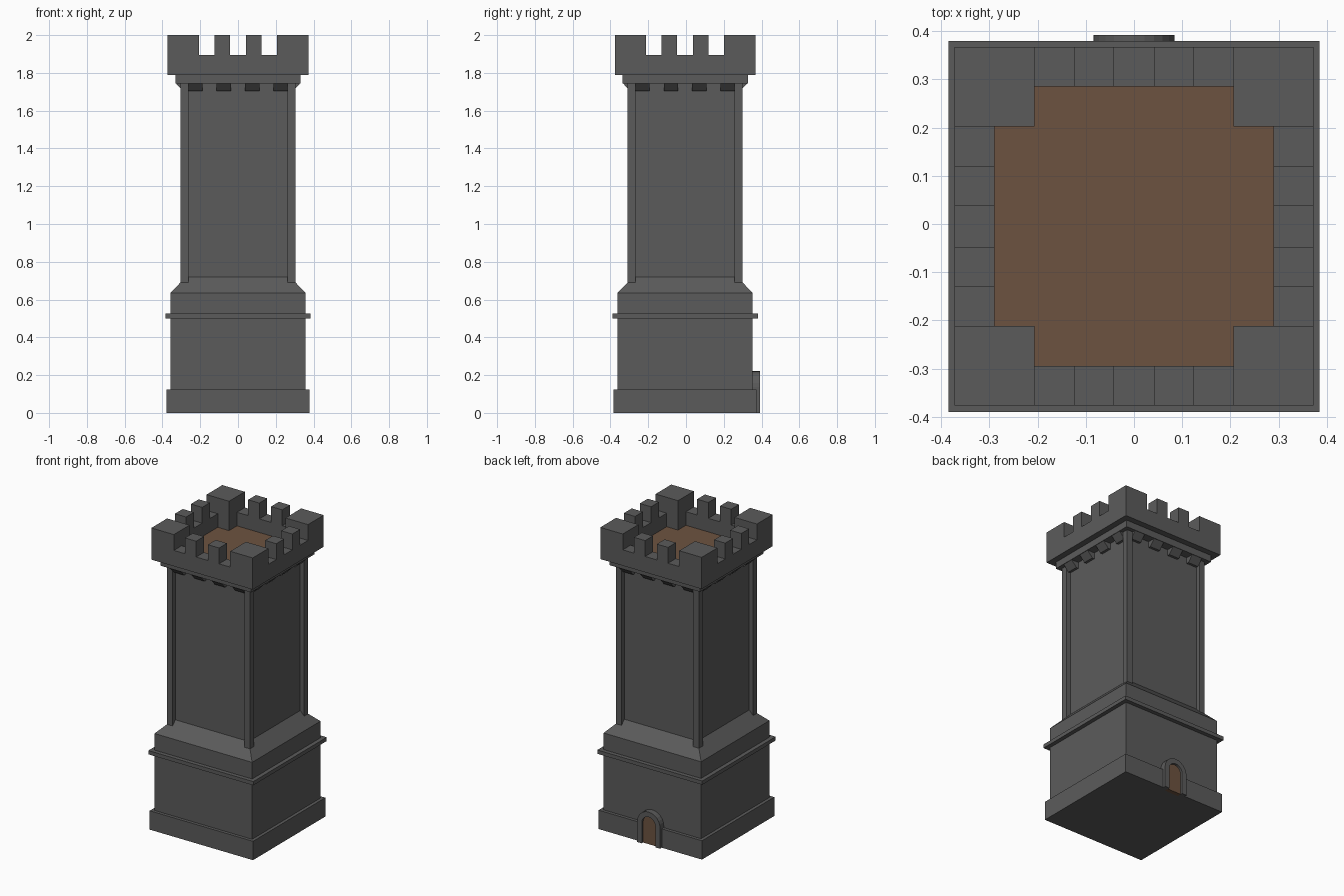
import bpy, bmesh, math
from mathutils import Matrix, Vector

if "Cube" in bpy.data.objects:
    bpy.data.objects.remove(bpy.data.objects["Cube"])

CY = -0.005  # the tower body sits slightly forward because the door sticks out


def material(name, rgb):
    m = bpy.data.materials.new(name)
    m.diffuse_color = (*rgb, 1)
    m.use_nodes = True
    m.node_tree.nodes["Principled BSDF"].inputs["Base Color"].default_value = m.diffuse_color
    return m


stone = material("dark grey stone", (0.105, 0.105, 0.105))
wood = material("brown wood", (0.152, 0.086, 0.051))


def finish(name, bm, mat, offset=CY):
    bmesh.ops.recalc_face_normals(bm, faces=bm.faces)
    me = bpy.data.meshes.new(name)
    bm.to_mesh(me)
    bm.free()
    me.materials.append(mat)
    ob = bpy.data.objects.new(name, me)
    ob.location.y = offset
    bpy.context.collection.objects.link(ob)
    return ob


def add_box(bm, x0, x1, y0, y1, z0, z1):
    m = Matrix.Translation(((x0 + x1) / 2, (y0 + y1) / 2, (z0 + z1) / 2))
    m = m @ Matrix.Diagonal((x1 - x0, y1 - y0, z1 - z0, 1))
    bmesh.ops.create_cube(bm, size=1, matrix=m)


def square_stack(name, rings):
    """Square tower section from (half width, height) pairs."""
    bm = bmesh.new()
    loops = [[bm.verts.new((sx * h, sy * h, z)) for sx, sy in
              ((-1, -1), (1, -1), (1, 1), (-1, 1))] for h, z in rings]
    for a, b in zip(loops, loops[1:]):
        for i in range(4):
            j = (i + 1) % 4
            bm.faces.new((a[i], a[j], b[j], b[i]))
    bm.faces.new(loops[0])
    bm.faces.new(loops[-1])
    return finish(name, bm, stone)


def prism(bm, section, direction):
    """Extrude a flat outline along a direction."""
    face = bm.faces.new([bm.verts.new(p) for p in section])
    new = bmesh.ops.extrude_face_region(bm, geom=[face], use_keep_orig=True)["geom"]
    bmesh.ops.translate(bm, vec=Vector(direction),
                        verts=[v for v in new if isinstance(v, bmesh.types.BMVert)])


def four_sides(name, build, mat=stone):
    """Build on the -y side and repeat on all four sides."""
    bm = bmesh.new()
    for k in range(4):
        start = len(bm.verts)
        build(bm)
        bm.verts.ensure_lookup_table()
        bmesh.ops.rotate(bm, verts=bm.verts[start:], cent=(0, 0, 0),
                         matrix=Matrix.Rotation(k * math.pi / 2, 3, 'Z'))
    return finish(name, bm, mat)


# main body: plinth, lower storey with sloped shoulder, recessed shaft
square_stack("plinth", [(0.379, 0), (0.379, 0.125)])
square_stack("lower_body", [(0.358, 0.125), (0.358, 0.635), (0.276, 0.72)])
square_stack("string_course", [(0.385, 0.5), (0.385, 0.525)])
square_stack("shaft", [(0.276, 0.72), (0.276, 1.75)])
square_stack("cornice", [(0.332, 1.745), (0.332, 1.79)])

# corner posts of the shaft
four_sides("corner_posts", lambda bm: add_box(bm, -0.305, -0.263, -0.305, -0.263, 0.685, 1.75))


# corbels under the cornice
def corbels(bm):
    for i in range(4):
        x = -0.225 + 0.15 * i - 0.0375
        prism(bm, [(x, -0.27, 1.747), (x, -0.331, 1.747), (x, -0.292, 1.705), (x, -0.27, 1.705)],
              (0.075, 0, 0))


four_sides("corbels", corbels)


# battlements: parapet, merlons and corner blocks
def battlement(bm):
    add_box(bm, -0.372, -0.207, -0.372, -0.207, 1.79, 2.0)
    add_box(bm, -0.207, 0.207, -0.372, -0.29, 1.79, 1.895)
    for s in (-1, 1):
        add_box(bm, s * 0.084 - 0.041, s * 0.084 + 0.041, -0.372, -0.29, 1.895, 2.0)


four_sides("battlements", battlement)

# roof deck
bm = bmesh.new()
add_box(bm, -0.295, 0.295, -0.295, 0.295, 1.785, 1.805)
finish("roof_deck", bm, wood)


# arched door on the back
def arch(r, y, zc=0.137, n=12):
    pts = [(r, y, 0)]
    pts += [(r * math.cos(math.pi * i / n), y, zc + r * math.sin(math.pi * i / n)) for i in range(n + 1)]
    return pts + [(-r, y, 0)]


bm = bmesh.new()
prism(bm, arch(0.084, 0.35) + arch(0.05, 0.35)[::-1], (0, 0.042, 0))
finish("door_frame", bm, stone, 0)

bm = bmesh.new()
prism(bm, arch(0.051, 0.35), (0, 0.028, 0))
finish("door", bm, wood, 0)
